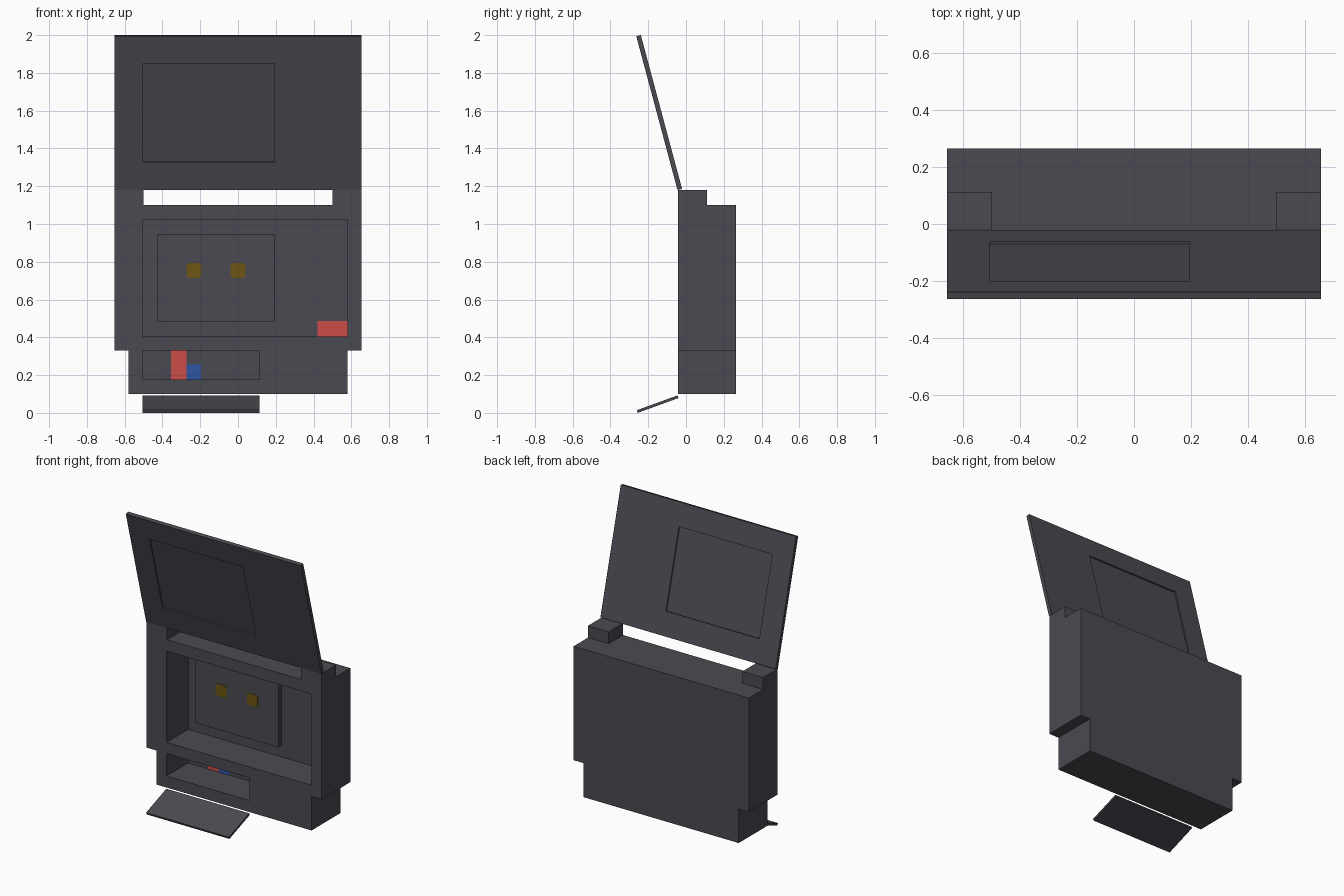
import bpy, bmesh
from math import radians
from mathutils import Matrix

default = bpy.data.objects.get("Cube")
if default:
    bpy.data.objects.remove(default, do_unlink=True)


def material(name, rgb):
    m = bpy.data.materials.new(name)
    m.use_nodes = True
    m.diffuse_color = (*rgb, 1)
    m.node_tree.nodes["Principled BSDF"].inputs["Base Color"].default_value = (*rgb, 1)
    return m


grey = material("dark grey", (0.068, 0.068, 0.083))
red = material("red", (0.60, 0.075, 0.068))
blue = material("blue", (0.028, 0.09, 0.37))
amber = material("dark amber", (0.155, 0.09, 0.006))


def prism(name, points, y0, y1, mat):
    """Extrude an outline of (x, z) points from y0 to y1."""
    bm = bmesh.new()
    face = bm.faces.new([bm.verts.new((x, y0, z)) for x, z in points])
    new = bmesh.ops.extrude_face_region(bm, geom=[face])["geom"]
    verts = [g for g in new if isinstance(g, bmesh.types.BMVert)]
    bmesh.ops.translate(bm, verts=verts, vec=(0, y1 - y0, 0))
    bmesh.ops.recalc_face_normals(bm, faces=bm.faces)
    mesh = bpy.data.meshes.new(name)
    bm.to_mesh(mesh)
    bm.free()
    mesh.materials.append(mat)
    ob = bpy.data.objects.new(name, mesh)
    bpy.context.collection.objects.link(ob)
    return ob


def box(name, x, y, z, mat=grey):
    outline = [(x[0], z[0]), (x[1], z[0]), (x[1], z[1]), (x[0], z[1])]
    return prism(name, outline, y[0], y[1], mat)


def cut(ob, x, y, z):
    """Carve a box-shaped recess and remove the cutter."""
    cutter = box("cutter", x, y, z)
    cutter.hide_render = True
    mod = ob.modifiers.new("recess", "BOOLEAN")
    mod.operation, mod.solver, mod.object = "DIFFERENCE", "EXACT", cutter
    bpy.context.view_layer.objects.active = ob
    bpy.ops.object.modifier_apply(modifier=mod.name)
    bpy.data.objects.remove(cutter, do_unlink=True)


def tilt(ob, degrees, y, z):
    ob.data.transform(Matrix.Translation((0, y, z)) @ Matrix.Rotation(radians(degrees), 4, "X"))


FRONT, BACK, INNER = -0.042, 0.265, 0.19
W, FOOT = 0.655, 0.58
SLOT = (-0.505, 0.115)
WINDOW = (-0.505, 0.193)

# Case: wide upper body stepping in to a narrower base
half = [(FOOT, 0.1), (FOOT, 0.33), (W, 0.33), (W, 1.1)]
case = prism("case", half + [(-x, z) for x, z in reversed(half)], FRONT, BACK, grey)
cut(case, (-0.505, FOOT), (FRONT - 0.1, INNER), (0.405, 1.022))
cut(case, SLOT, (FRONT - 0.1, INNER), (0.178, 0.33))

# Hinge blocks on top
for side, x in (("left", (0.5, W)), ("right", (-W, -0.5))):
    box(side + "_hinge_block", x, (FRONT, 0.112), (1.1, 1.18))

# Tilted lid with a shallow window on both sides
lid = box("lid", (-W, W), (-0.0125, 0.0125), (0, 0.843))
for y in ((-0.1, -0.0035), (0.0035, 0.1)):
    cut(lid, WINDOW, y, (0.155, 0.692))
tilt(lid, 15, -0.033, 1.183)

# Flap hanging out below the slot
flap = box("slot_flap", SLOT, (-0.23, 0), (-0.0075, 0.0075))
tilt(flap, 20, -0.042, 0.0857)

# Raised panel with two clipped square lights
PANEL = INNER - 0.035
box("inner_panel", (-0.425, 0.193), (PANEL, INNER), (0.483, 0.944))
r, c = 0.04, 0.027
octagon = [(-c, -r), (c, -r), (r, -c), (r, c), (c, r), (-c, r), (-r, c), (-r, -c)]
for side, cx in (("right", -0.233), ("left", 0.0)):
    prism(side + "_light", [(cx + x, 0.753 + z) for x, z in octagon],
          PANEL - 0.003, PANEL + 0.001, amber)

# Coloured labels on the back walls of the recesses
plate = (INNER - 0.003, INNER + 0.001)
box("red_label", (0.42, FOOT), plate, (0.405, 0.487), red)
box("red_strip", (-0.355, -0.273), plate, (0.178, 0.33), red)
box("blue_label", (-0.273, -0.195), plate, (0.178, 0.255), blue)
